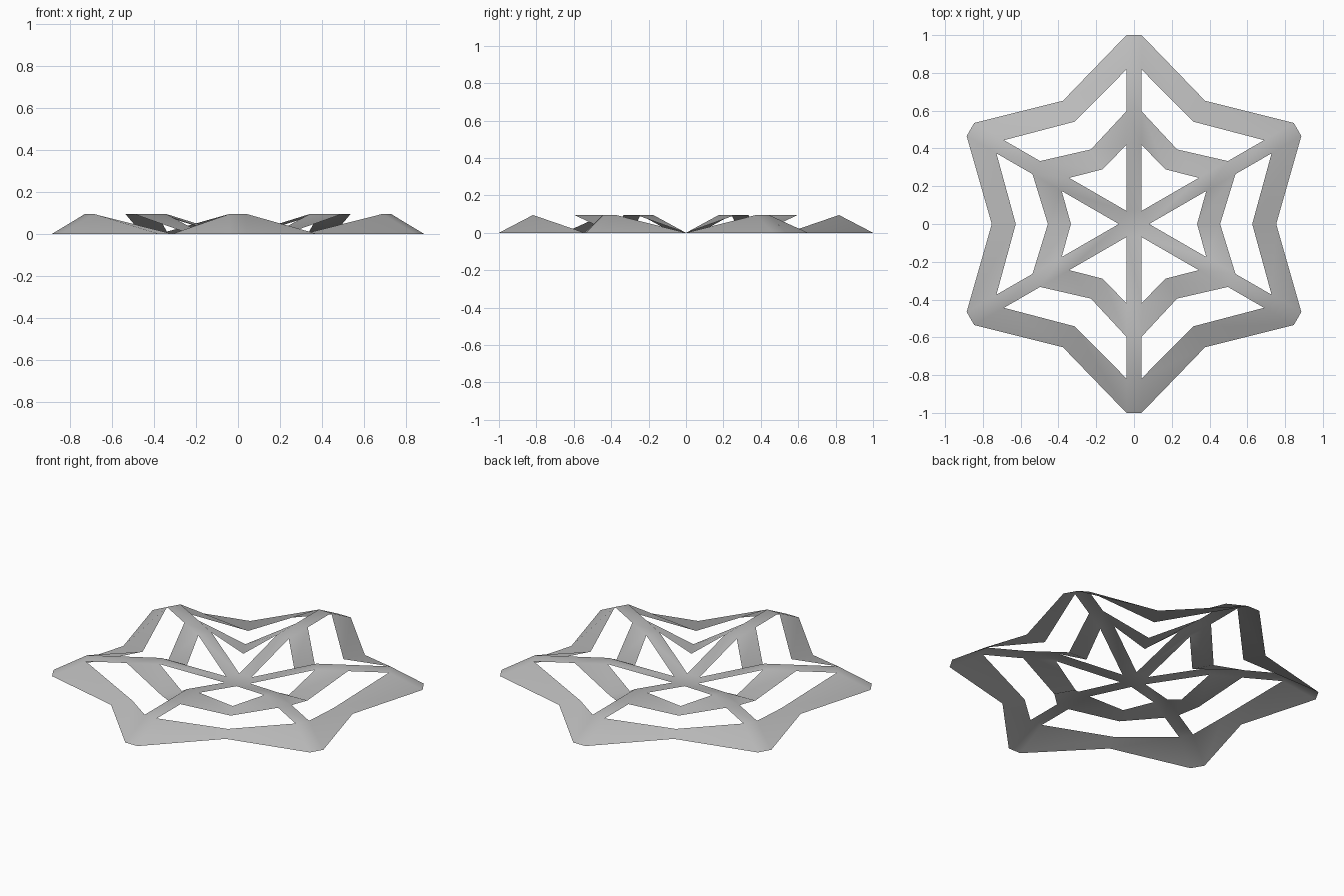
import bpy, bmesh
from math import radians
from mathutils import Matrix, Vector

if "Cube" in bpy.data.objects:
    bpy.data.objects.remove(bpy.data.objects["Cube"], do_unlink=True)

grey = bpy.data.materials.new("plain_grey")
grey.use_nodes = True
colour = (0.5, 0.5, 0.5, 1)
grey.diffuse_color = colour
grey.node_tree.nodes["Principled BSDF"].inputs["Base Color"].default_value = colour

HALF = 0.04      # half width of a spoke
RISE = 0.095     # height of the ridge
ARMS = 6

# Radius and height along an arm, from the outer tip to the hub
arm = [(1.0, 0), (0.818, RISE), (0.597, RISE), (0.419, RISE)]
# Radius along the valley between two arms: outer ring, then inner ring
valley = [0.753, 0.626, 0.456, 0.334]
hub = 2 * HALF

bm = bmesh.new()


def face(points, turn):
    bm.faces.new([bm.verts.new(turn @ Vector(p)) for p in points])


def turned(degrees):
    return Matrix.Rotation(radians(degrees), 3, 'Z')


def valley_point(radius, side):
    return turned(-30 * side) @ Vector((0, radius, 0))


for i in range(ARMS):
    turn = turned(i * 360 / ARMS)
    left = [Vector((-HALF, r, z)) for r, z in arm] + [valley_point(hub, -1)]
    right = [Vector((HALF, r, z)) for r, z in arm] + [valley_point(hub, 1)]
    # Spoke, from tip to hub
    for a in range(len(arm)):
        face([left[a], left[a + 1], right[a + 1], right[a]], turn)
    # Half of each ring on both sides of the spoke
    for a in (0, 2):
        v_out, v_in = valley[a], valley[a + 1]
        face([right[a], right[a + 1], valley_point(v_in, 1), valley_point(v_out, 1)], turn)
        face([left[a + 1], left[a], valley_point(v_out, -1), valley_point(v_in, -1)], turn)

# Flat hub in the middle
face([turned(60 * i) @ valley_point(hub, 1) for i in range(ARMS)], turned(0))

bmesh.ops.remove_doubles(bm, verts=bm.verts, dist=0.001)
for f in bm.faces:
    f.normal_update()
    if f.normal.z < 0:
        f.normal_flip()
    f.smooth = True

mesh = bpy.data.meshes.new("star_web")
bm.to_mesh(mesh)
bm.free()
mesh.materials.append(grey)
web = bpy.data.objects.new("star_web", mesh)
bpy.context.collection.objects.link(web)
